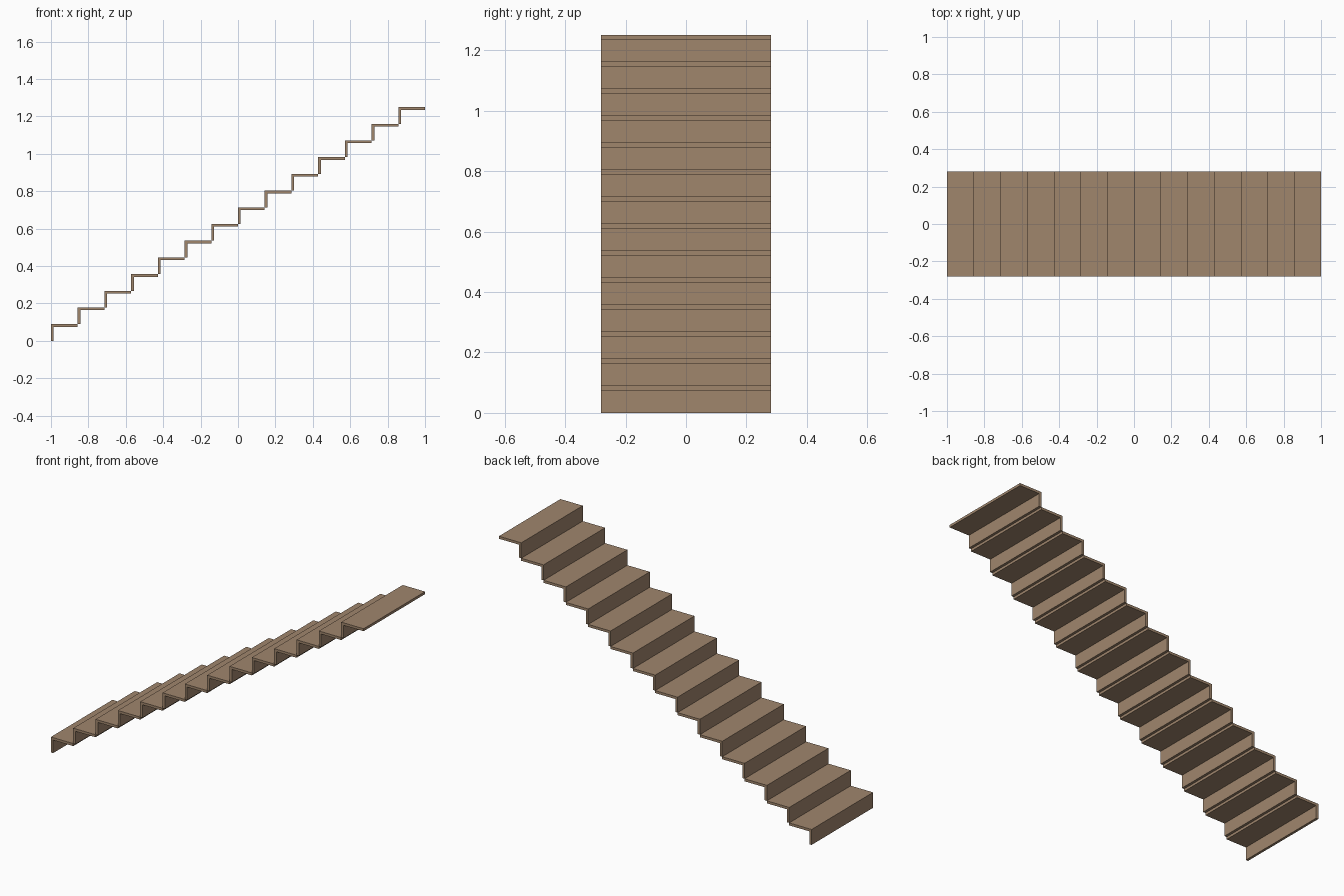
import bpy
import bmesh

cube = bpy.data.objects.get("Cube")
if cube:
    bpy.data.objects.remove(cube, do_unlink=True)

STEPS = 14
RUN = 2.0 / STEPS
RISE = 1.25 / STEPS
THICK = 0.0145
HALF_WIDTH = 0.281

# Single wood colour
wood = bpy.data.materials.new("brown_wood")
wood.use_nodes = True
color = (0.352, 0.238, 0.152, 1.0)
wood.diffuse_color = color
wood.node_tree.nodes["Principled BSDF"].inputs["Base Color"].default_value = color


def make_step(index):
    """L-shaped step: a thin riser with a thin tread on top."""
    x, z = -1 + index * RUN, index * RISE
    top = z + RISE
    profile = [(x, z), (x + THICK, z), (x + THICK, top - THICK),
               (x + RUN, top - THICK), (x + RUN, top), (x, top)]
    bm = bmesh.new()
    face = bm.faces.new([bm.verts.new((px, -HALF_WIDTH, pz)) for px, pz in profile])
    extruded = bmesh.ops.extrude_face_region(bm, geom=[face])["geom"]
    verts = [v for v in extruded if isinstance(v, bmesh.types.BMVert)]
    bmesh.ops.translate(bm, verts=verts, vec=(0, 2 * HALF_WIDTH, 0))
    bmesh.ops.recalc_face_normals(bm, faces=bm.faces)
    mesh = bpy.data.meshes.new(f"step_{index + 1:02d}")
    bm.to_mesh(mesh)
    bm.free()
    mesh.materials.append(wood)
    step = bpy.data.objects.new(mesh.name, mesh)
    bpy.context.collection.objects.link(step)


# Staircase rising towards +x
for i in range(STEPS):
    make_step(i)
